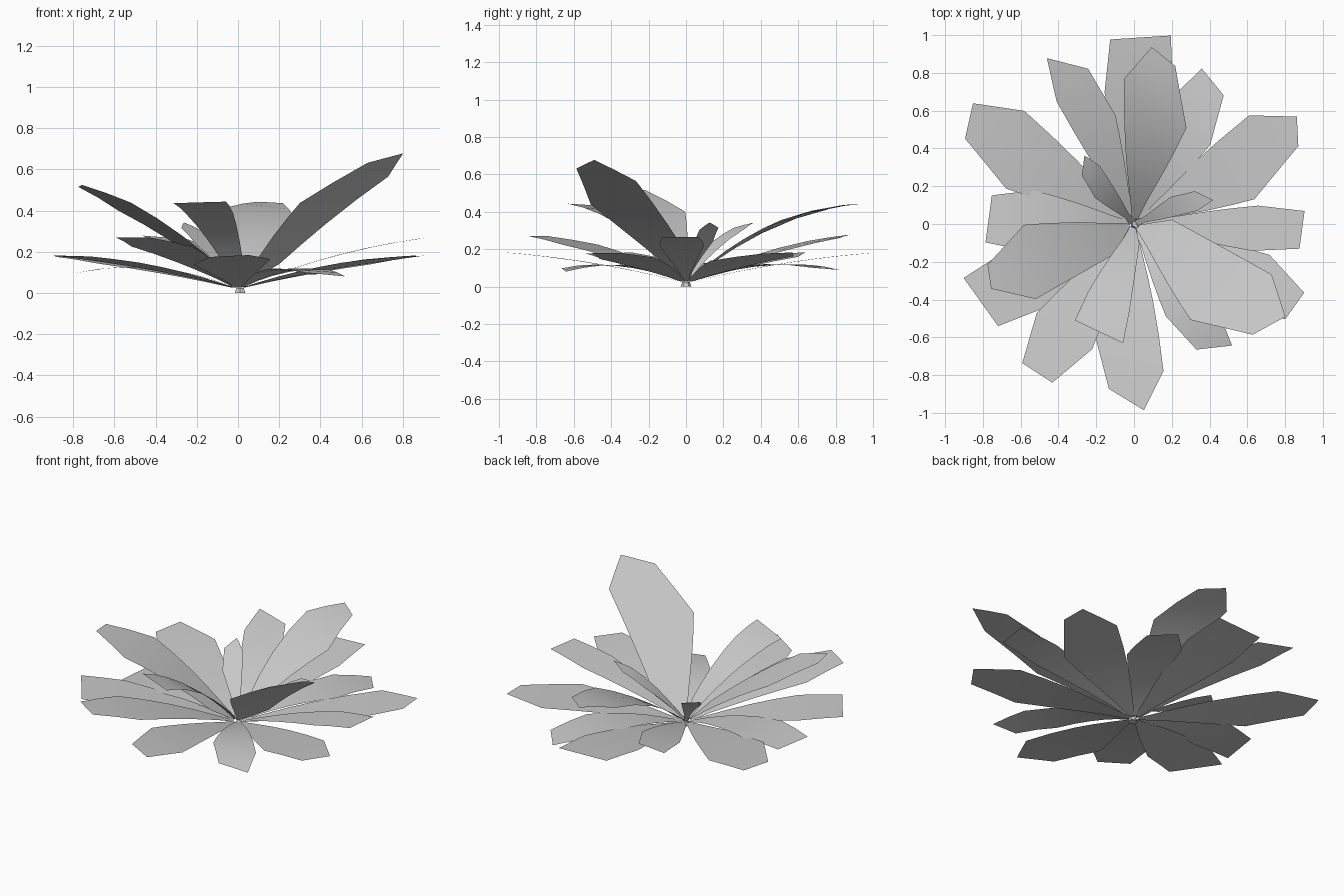
import bpy, bmesh
from math import sin, cos, radians

if "Cube" in bpy.data.objects:
    bpy.data.objects.remove(bpy.data.objects["Cube"])

# Leaf tiers: (azimuth deg, length, half width, tip half width, tip skew,
#              tip height, arch, left base bulge)
TIERS = {
    "ground_leaf": [
        (178, .77, .16, .125, .10, .10, 4), (-57, .78, .125, .085, .50, .09, 4.3),
        (61, .86, .15, .085, .40, .095, 4)],
    "outer_leaf": [
        (267.5, .93, .19, .095, .55, .18), (88, .988, .18, .16, -.10, .18),
        (148, 1.03, .20, .09, -.35, .18), (207, .91, .18, .155, -.15, .18),
        (-27, .955, .18, .085, .15, .18), (29.5, .995, .20, .07, .50, .18)],
    "middle_leaf": [
        (-2, .89, .12, .10, .10, .265), (237, .94, .175, .095, 0, .27),
        (112.5, .92, .13, .09, .75, .27)],
    "upper_leaf": [
        (80, .90, .185, .07, .55, .44, 1.8), (-37, .895, .225, .09, .45, .655, 1.2, .14),
        (252, .60, .12, .14, .13, .44, 1.7, .06), (200, .815, .195, .063, .2, .52, 1.4, .11)],
    "heart_leaf": [
        (22, .40, .06, .04, -.9, .33), (131, .41, .065, .04, -.9, .33)],
}
BASE_Z = .02


def leaf(name, az, length, half, tip, skew, height, arch=1.5, bulge=0):
    """Thin arched blade with broad shoulders and a skewed blunt tip."""
    rows = [(.03, .016), (.15, half * .25), (.27, half * .44), (.4, half * .63),
            (.56, half * .83), (.72, half), (.86, (half + tip) / 2), (1, tip)]
    a = radians(az)
    bm = bmesh.new()
    grid = []
    for u, w in rows:
        left = w
        if bulge and .1 < u < .72:
            left = max(w, bulge + (half - bulge) * (u - .15) / .57)
        line = []
        for s in (-w, 0, left):
            t = u * length + skew * s * min(1, u * 1.35)
            v = t / length
            z = BASE_Z + (height - BASE_Z) * (arch * v - (arch - 1) * v * v)
            line.append(bm.verts.new((cos(a) * t - sin(a) * s,
                                      sin(a) * t + cos(a) * s, z)))
        grid.append(line)
    for r0, r1 in zip(grid, grid[1:]):
        for i in range(2):
            bm.faces.new((r0[i], r1[i], r1[i + 1], r0[i + 1]))
    for f in bm.faces:
        f.smooth = True
    bmesh.ops.reverse_faces(bm, faces=[f for f in bm.faces if f.normal.z < 0])
    me = bpy.data.meshes.new(name)
    bm.to_mesh(me)
    bm.free()
    ob = bpy.data.objects.new(name, me)
    bpy.context.collection.objects.link(ob)


# Rosette of leaves
for name, leaves in TIERS.items():
    for i, params in enumerate(leaves):
        leaf(f"{name}_{i + 1}", *params)

# Small root stub where the leaves meet
bpy.ops.mesh.primitive_cone_add(vertices=6, radius1=.03, radius2=.02,
                                depth=.025, location=(.01, 0, .0125))
bpy.context.object.name = "root_stub"
